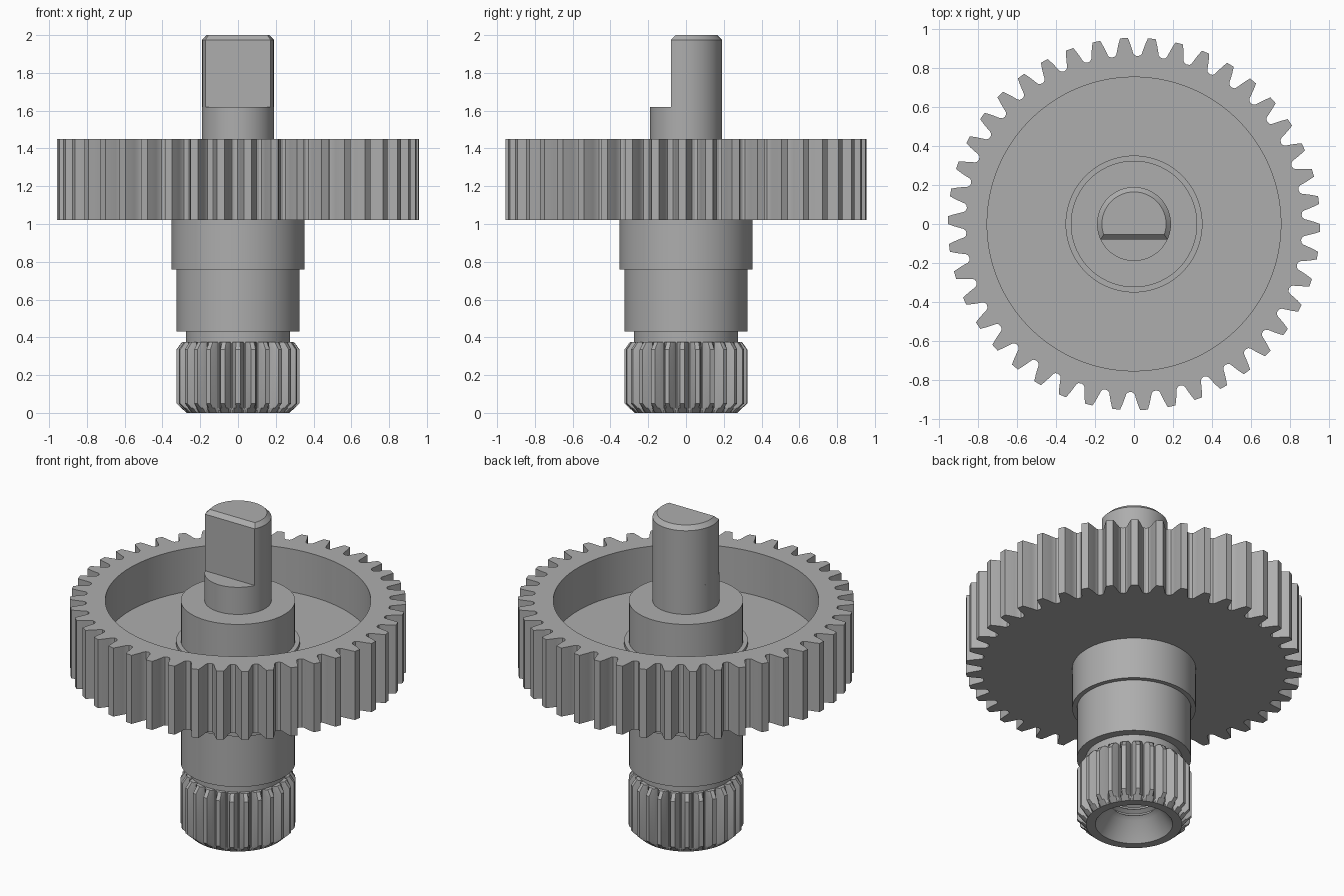
import bpy
import math

cube = bpy.data.objects.get("Cube")
if cube:
    bpy.data.objects.remove(cube, do_unlink=True)

# One plain metal colour
steel = bpy.data.materials.new("grey steel")
steel.use_nodes = True
grey = (0.42, 0.42, 0.42, 1)
steel.diffuse_color = grey
steel.node_tree.nodes["Principled BSDF"].inputs["Base Color"].default_value = grey


def loft(name, rings, cap_start=False, cap_end=False):
    """Skin a stack of equal-length closed rings of 3D points."""
    n = len(rings[0])
    verts = [p for ring in rings for p in ring]
    faces = []
    for k in range(len(rings) - 1):
        a, b = k * n, (k + 1) * n
        for i in range(n):
            j = (i + 1) % n
            faces.append((a + i, a + j, b + j, b + i))
    if cap_start:
        faces.append(tuple(reversed(range(n))))
    if cap_end:
        faces.append(tuple(range(len(verts) - n, len(verts))))
    mesh = bpy.data.meshes.new(name)
    mesh.from_pydata(verts, [], faces)
    mesh.materials.append(steel)
    obj = bpy.data.objects.new(name, mesh)
    bpy.context.collection.objects.link(obj)
    bpy.ops.object.select_all(action="DESELECT")
    obj.select_set(True)
    bpy.context.view_layer.objects.active = obj
    bpy.ops.object.shade_smooth_by_angle(angle=math.radians(25))
    return obj


def lathe(name, profile, sides=72, **caps):
    """Turn (radius, height) pairs around the z axis."""
    angles = [math.tau * i / sides for i in range(sides)]
    return loft(name, [[(r * math.cos(a), r * math.sin(a), z) for a in angles]
                       for r, z in profile], **caps)


def tooth_outline(count, half_tooth, phase=0):
    """Polar outline; half_tooth lists (fraction of pitch, radius) from tip to root."""
    mirrored = [(-f, r) for f, r in reversed(half_tooth) if f < 0.5]
    return [(phase + (i + f) * math.tau / count, r)
            for i in range(count) for f, r in mirrored + half_tooth]


def polar_ring(outline, z, radius=None, limit=9):
    """Outline at height z, either clipped to a limit or flattened to a circle."""
    return [(min(radius or r, limit) * math.cos(a),
             min(radius or r, limit) * math.sin(a), z) for a, r in outline]


# Large gear wheel: toothed rim with a recessed web
teeth = tooth_outline(42, [(0.14, 0.957), (0.22, 0.926), (0.28, 0.9), (0.33, 0.877),
                           (0.39, 0.867), (0.5, 0.863)], math.radians(-1.2))
loft("gear_wheel", [
    polar_ring(teeth, 1.02, 0.34),
    polar_ring(teeth, 1.02),
    polar_ring(teeth, 1.45),
    polar_ring(teeth, 1.45, 0.755),
    polar_ring(teeth, 1.18, 0.755),
    polar_ring(teeth, 1.18, 0.34),
])

# Stepped body running from the neck up to the hub face
lathe("stepped_body", [
    (0.275, 0.37), (0.275, 0.43), (0.325, 0.43), (0.325, 0.76), (0.352, 0.76),
    (0.352, 1.2), (0.325, 1.2), (0.325, 1.45), (0.18, 1.45),
])

# Small splined pinion with chamfered tooth ends
splines = tooth_outline(25, [(0.15, 0.326), (0.3, 0.297), (0.44, 0.274), (0.5, 0.272)],
                        math.radians(-90))
loft("splined_pinion", [
    polar_ring(splines, 0, 0.22),
    polar_ring(splines, 0, limit=0.272),
    polar_ring(splines, 0.025, limit=0.299),
    polar_ring(splines, 0.05),
    polar_ring(splines, 0.335),
    polar_ring(splines, 0.375, limit=0.297),
    polar_ring(splines, 0.375, 0.26),
])

# Threaded bore with a countersunk mouth
thread = [(0.125, 0.8)]
for i in range(16):
    top = 0.8 - i * 0.042
    thread += [(0.15, top - 0.016), (0.15, top - 0.026), (0.125, top - 0.042)]
lathe("threaded_bore", thread + [(0.15, 0.11), (0.22, 0)], cap_start=True)

# Output shaft: round base, then a D-shaped end
lathe("shaft_base", [(0.19, 1.44), (0.19, 1.62)], cap_end=True)


def d_ring(radius, flat, z, steps=48):
    """Circle cut by a flat facing the front."""
    start = -math.asin(flat / radius)
    sweep = math.pi - 2 * start
    return [(radius * math.cos(start + sweep * i / steps),
             radius * math.sin(start + sweep * i / steps), z) for i in range(steps + 1)]


loft("shaft_flat_end", [
    d_ring(0.19, 0.08, 1.62),
    d_ring(0.19, 0.08, 1.975),
    d_ring(0.165, 0.055, 2.0),
], cap_end=True)
